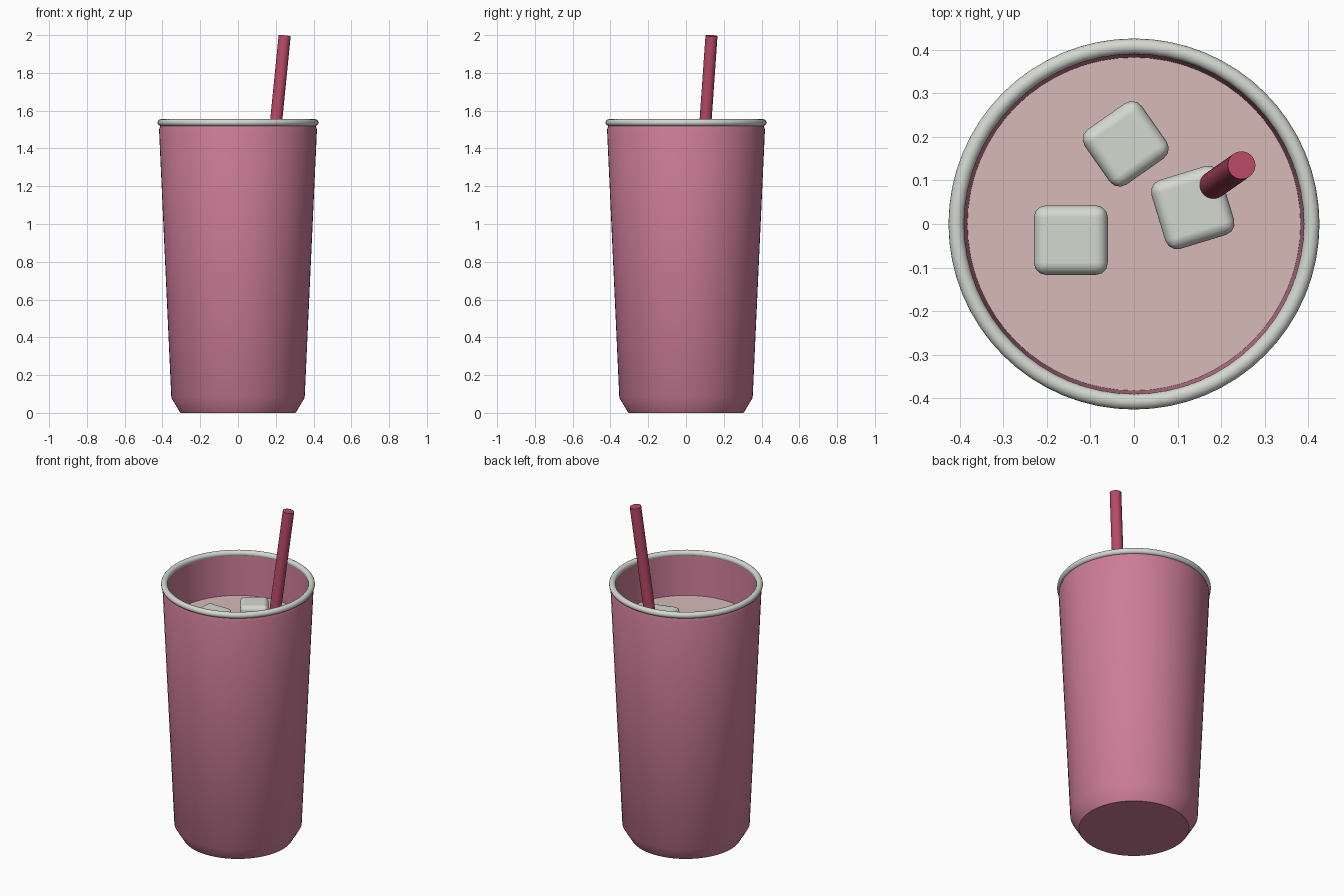
import bpy
import bmesh
from math import radians
from mathutils import Vector

old = bpy.data.objects.get("Cube")
if old:
    bpy.data.objects.remove(old, do_unlink=True)


def srgb(*rgb):
    return [(v / 255 / 12.92 if v < 11 else ((v / 255 + 0.055) / 1.055) ** 2.4) for v in rgb] + [1.0]


def material(name, *rgb):
    mat = bpy.data.materials.new(name)
    mat.use_nodes = True
    mat.diffuse_color = srgb(*rgb)
    mat.node_tree.nodes["Principled BSDF"].inputs["Base Color"].default_value = srgb(*rgb)
    return mat


pink = material("pink cup", 205, 125, 152)
frost = material("pale frost", 211, 216, 208)
drink = material("pale rose drink", 215, 186, 185)
crimson = material("crimson straw", 184, 74, 102)


def finish(obj, name, mat, angle=40):
    obj.name = obj.data.name = name
    obj.data.materials.append(mat)
    bpy.ops.object.select_all(action="DESELECT")
    obj.select_set(True)
    bpy.context.view_layer.objects.active = obj
    bpy.ops.object.shade_smooth_by_angle(angle=radians(angle))
    return obj


def lathe(name, profile, mat, steps=64):
    """Spin an (r, z) profile around the z axis."""
    bm = bmesh.new()
    verts = [bm.verts.new((r, 0, z)) for r, z in profile]
    edges = [bm.edges.new(pair) for pair in zip(verts, verts[1:])]
    bmesh.ops.spin(bm, geom=verts + edges, cent=(0, 0, 0), axis=(0, 0, 1),
                   angle=radians(360), steps=steps)
    bmesh.ops.remove_doubles(bm, verts=bm.verts, dist=0.0001)
    bmesh.ops.recalc_face_normals(bm, faces=bm.faces)
    mesh = bpy.data.meshes.new(name)
    bm.to_mesh(mesh)
    bm.free()
    obj = bpy.data.objects.new(name, mesh)
    bpy.context.collection.objects.link(obj)
    return finish(obj, name, mat)


# Cup: tapered outer wall with a chamfered foot, then the hollow inside
lathe("cup", [(0, 0), (0.305, 0), (0.353, 0.08), (0.418, 1.5), (0.408, 1.53),
              (0.393, 1.53), (0.33, 0.1), (0, 0.08)], pink)

# Drink filling the cup, slightly bedded into the wall
lathe("drink", [(0, 0.1), (0.331, 0.12), (0.384, 1.29), (0, 1.29)], drink)

# Rounded rim
bpy.ops.mesh.primitive_torus_add(location=(0, 0, 1.537), major_radius=0.408,
                                 minor_radius=0.018, major_segments=64, minor_segments=16)
finish(bpy.context.object, "rim", frost)

# Straw leaning toward the back left
top, lean = Vector((0.247, 0.135, 1.997)), Vector((0.1, 0.07, 1))
bottom = top - lean * 1.5
bpy.ops.mesh.primitive_cylinder_add(vertices=24, radius=0.032, depth=(top - bottom).length,
                                    location=(top + bottom) / 2,
                                    rotation=lean.to_track_quat("Z", "Y").to_euler())
finish(bpy.context.object, "straw", crimson)

# Floating ice cubes with rounded edges
ice = [(-0.145, -0.037, 0, 0.17, 0.16), (-0.019, 0.184, 35, 0.16, 0.155),
       (0.135, 0.038, 17, 0.165, 0.165)]
for i, (x, y, turn, width, depth) in enumerate(ice, 1):
    bpy.ops.mesh.primitive_cube_add(size=1, location=(x, y, 1.277),
                                    rotation=(0, 0, radians(turn)))
    cube = bpy.context.object
    cube.scale = (width, depth, 0.16)
    bpy.ops.object.transform_apply(location=False, rotation=False, scale=True)
    finish(cube, f"ice_cube_{i}", frost)
    bevel = cube.modifiers.new("Rounded edges", "BEVEL")
    bevel.width = 0.028
    bevel.segments = 3
    for poly in cube.data.polygons:
        poly.use_smooth = True
    bevel.harden_normals = True
